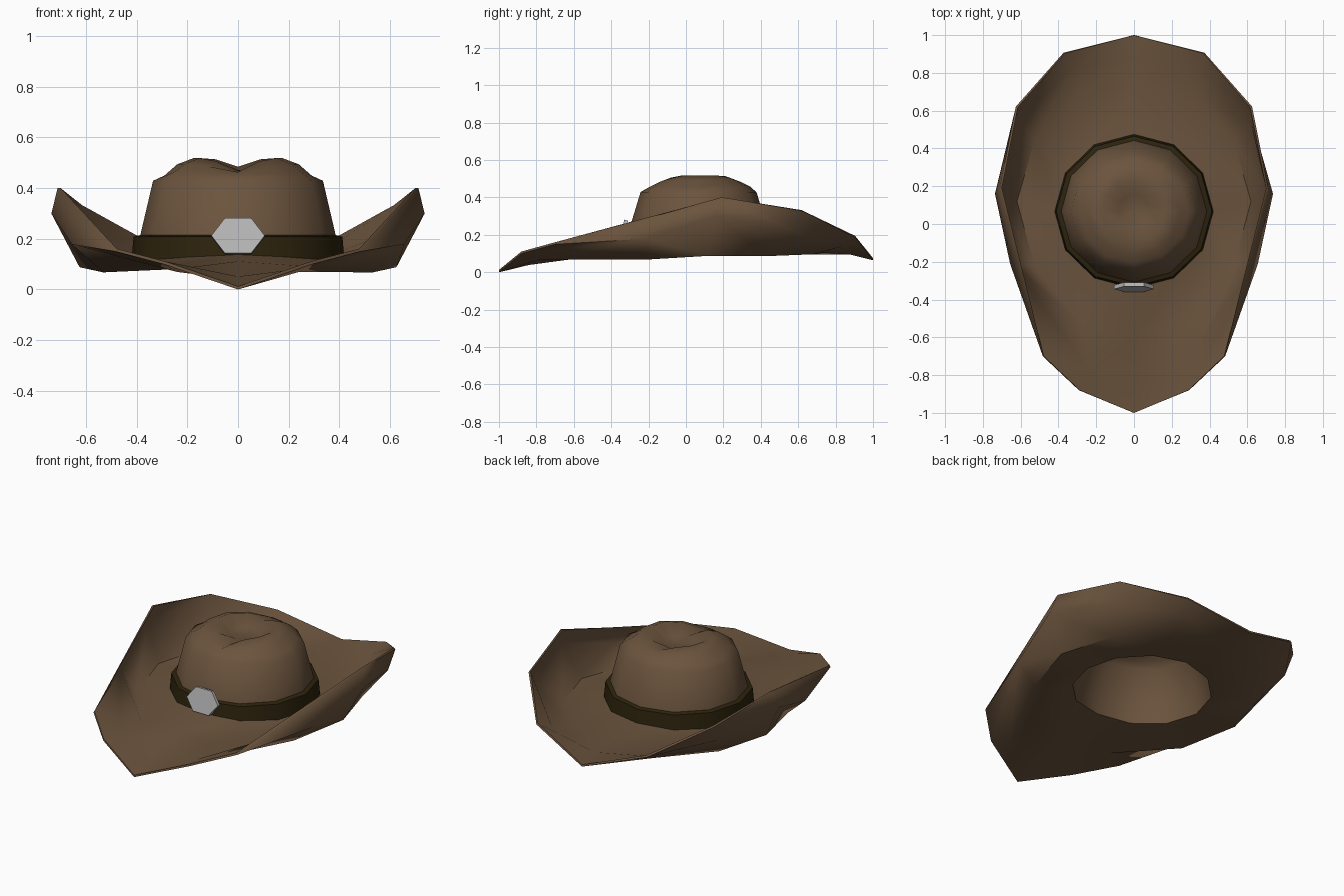
import bpy, bmesh, math
from mathutils import Matrix

cube = bpy.data.objects.get("Cube")
if cube:
    bpy.data.objects.remove(cube, do_unlink=True)

SIDES = 12
CENTRE_Y = 0.067


def material(name, colour, rough=0.8):
    m = bpy.data.materials.new(name)
    m.use_nodes = True
    m.diffuse_color = (*colour, 1)
    bsdf = m.node_tree.nodes["Principled BSDF"]
    bsdf.inputs["Base Color"].default_value = (*colour, 1)
    bsdf.inputs["Roughness"].default_value = rough
    return m


def finish(bm, name, mat, smooth_angle=None, thickness=0):
    bmesh.ops.recalc_face_normals(bm, faces=bm.faces)
    mesh = bpy.data.meshes.new(name)
    bm.to_mesh(mesh)
    bm.free()
    mesh.materials.append(mat)
    obj = bpy.data.objects.new(name, mesh)
    bpy.context.collection.objects.link(obj)
    bpy.ops.object.select_all(action='DESELECT')
    obj.select_set(True)
    bpy.context.view_layer.objects.active = obj
    if thickness:
        mod = obj.modifiers.new("thickness", 'SOLIDIFY')
        mod.thickness = thickness
        mod.offset = 0
        bpy.ops.object.modifier_apply(modifier=mod.name)
    if smooth_angle:
        bpy.ops.object.shade_smooth_by_angle(angle=math.radians(smooth_angle))


def mirrored(half):
    """Full ring from the front-to-back points of the left half."""
    return half + [(-x, y, z) for x, y, z in half[-2:0:-1]]


def oval(rx, ry, heights):
    """Ring around the crown with one height per half-ring point, front to back."""
    step = 2 * math.pi / SIDES
    return mirrored([(rx * math.sin(i * step), CENTRE_Y - ry * math.cos(i * step), z)
                     for i, z in enumerate(heights)])


def loft(bm, rings):
    loops = [[bm.verts.new(p) for p in ring] for ring in rings]
    for a, b in zip(loops, loops[1:]):
        for i in range(SIDES):
            j = (i + 1) % SIDES
            bm.faces.new((a[i], a[j], b[j], b[i]))
    return loops


felt = material("brown felt", (0.147, 0.088, 0.047))
leather = material("dark leather", (0.026, 0.017, 0.004))
metal = material("grey metal", (0.48, 0.475, 0.485), 0.5)

# Brim, from the rim inwards
rim = mirrored([(0, -1, .006), (.29, -.88, .105), (.48, -.7, .155), (.705, .19, .4),
                (.62, .62, .33), (.37, .905, .19), (0, 1, .07)])
curl = mirrored([(0, -.84, .045), (.24, -.78, .075), (.65, -.21, .18), (.73, .16, .3),
                 (.62, .55, .23), (.33, .82, .14), (0, .88, .1)])
trough = mirrored([(0, -.6, .105), (.27, -.54, .085), (.53, -.22, .073), (.622, .12, .093),
                   (.53, .44, .092), (.3, .68, .102), (0, .74, .11)])

# Crown: wall, rounded shoulder and creased top
base = oval(.395, .385, [.135, .125, .115, .11, .113, .118, .125])
wall = oval(.38, .37, [.21] * 7)
shoulder = oval(.33, .305, [.425] * 7)
ledge = oval(.287, .27, [.445, .452, .457, .444, .457, .46, .455])
slope = oval(.237, .23, [.457, .48, .49, .488, .49, .485, .475])
ridge = oval(.175, .17, [.455, .5, .512, .512, .512, .507, .478])
dent = oval(.085, .09, [.465, .46, .455, .455, .455, .455, .46])

bm = bmesh.new()
top_loop = loft(bm, [rim, curl, trough, base, wall, shoulder, ledge, slope, ridge, dent])[-1]
tip = bm.verts.new((0, CENTRE_Y, .455))
for i in range(SIDES):
    bm.faces.new((top_loop[i], top_loop[(i + 1) % SIDES], tip))
finish(bm, "hat_felt", felt, 60, 0.012)

# Band around the foot of the crown, resting on the brim
bm = bmesh.new()
loft(bm, [oval(.42, .408, [.138, .125, .115, .112, .114, .12, .126]),
          oval(.412, .398, [.208] * 7), oval(.379, .369, [.216] * 7)])
finish(bm, "hat_band", leather, 40)

# Six-sided buckle leaning with the front of the band
bm = bmesh.new()
bmesh.ops.create_cone(bm, cap_ends=True, segments=6, radius1=.105, radius2=.105, depth=.022)
bmesh.ops.rotate(bm, verts=bm.verts, matrix=Matrix.Rotation(math.pi / 6, 3, 'Z'))
bmesh.ops.scale(bm, verts=bm.verts, vec=(1, .77, 1))
bmesh.ops.rotate(bm, verts=bm.verts, matrix=Matrix.Rotation(math.radians(78), 3, 'X'))
bmesh.ops.translate(bm, verts=bm.verts, vec=(0, -.334, .21))
finish(bm, "buckle", metal)
